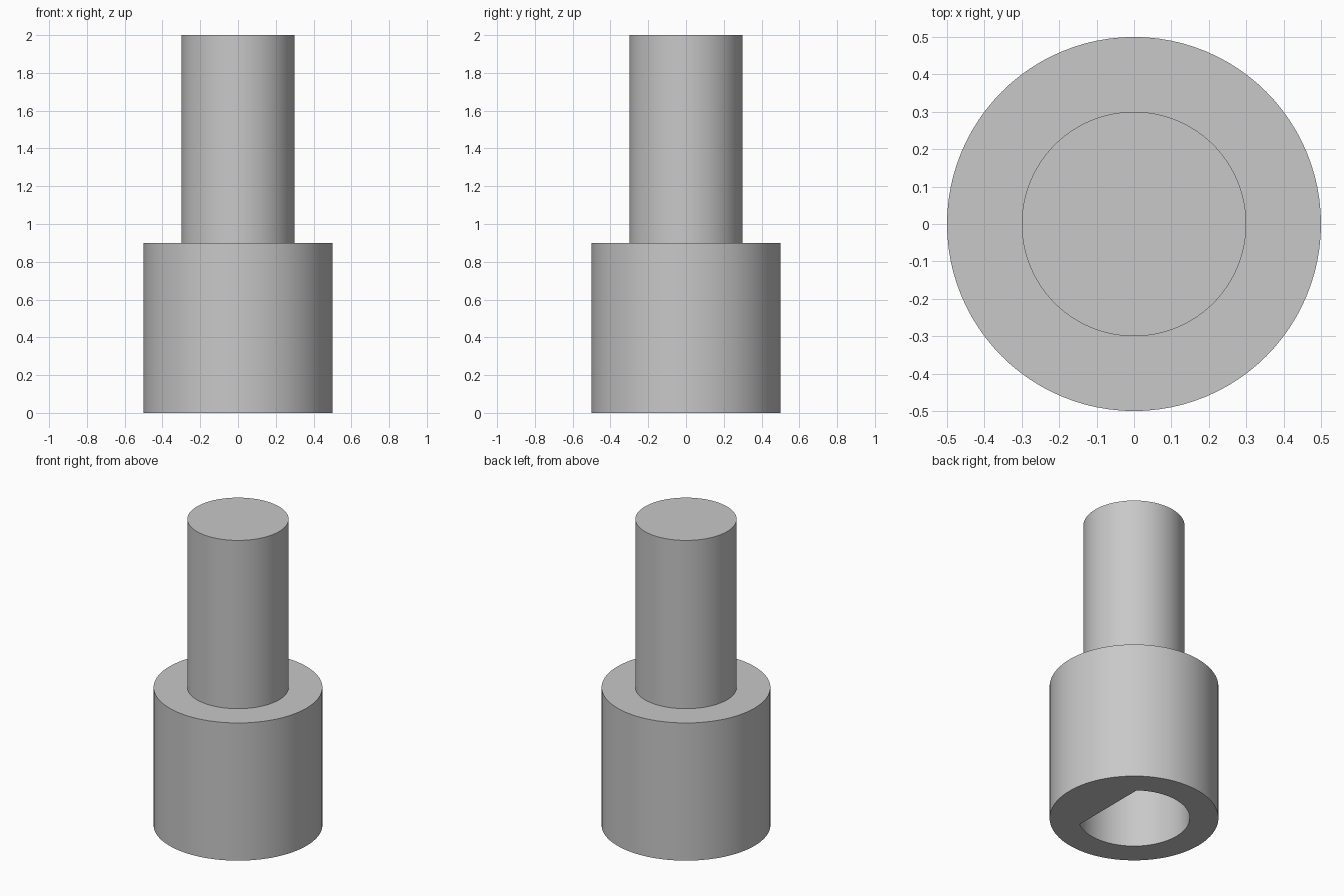
import bpy, bmesh, math

cube = bpy.data.objects.get("Cube")
if cube:
    bpy.data.objects.remove(cube, do_unlink=True)

SEGMENTS = 96
BODY_R, BODY_H = 0.5, 0.9
SHAFT_R, TOTAL_H = 0.3, 2.0
BORE_R, FLAT_X, BORE_DEPTH = 0.33, 0.2, 0.7

grey = bpy.data.materials.new("plain grey")
grey.use_nodes = True
colour = (0.58, 0.58, 0.58, 1)
grey.diffuse_color = colour
grey.node_tree.nodes["Principled BSDF"].inputs["Base Color"].default_value = colour


def arc(radius, start, end, count):
    """Evenly spaced points on an arc, both ends included."""
    step = (end - start) / (count - 1)
    return [(radius * math.cos(start + i * step), radius * math.sin(start + i * step))
            for i in range(count)]


def circle(radius):
    return arc(radius, 0, math.tau * (1 - 1 / SEGMENTS), SEGMENTS)


def make_solid(name, levels):
    """Closed solid skinned through a stack of (outline, height) levels."""
    bm = bmesh.new()
    rings = [[bm.verts.new((x, y, z)) for x, y in outline] for outline, z in levels]
    for low, high in zip(rings, rings[1:]):
        for i in range(len(low)):
            j = (i + 1) % len(low)
            bm.faces.new((low[i], low[j], high[j], high[i]))
    bm.faces.new(rings[0][::-1])
    bm.faces.new(rings[-1])
    mesh = bpy.data.meshes.new(name)
    bm.to_mesh(mesh)
    bm.free()
    mesh.materials.append(grey)
    obj = bpy.data.objects.new(name, mesh)
    bpy.context.collection.objects.link(obj)
    return obj


# Stepped body: wide socket with a narrower solid shaft on top
body = make_solid("stepped_shaft", [
    (circle(BODY_R), 0), (circle(BODY_R), BODY_H),
    (circle(SHAFT_R), BODY_H), (circle(SHAFT_R), TOTAL_H)])

# D-shaped blind bore in the underside, flat on the +x side
half = math.acos(FLAT_X / BORE_R)
d_outline = arc(BORE_R, half, math.tau - half, 72)
cutter = make_solid("bore_cutter", [(d_outline, -0.1), (d_outline, BORE_DEPTH)])
cutter.hide_render = True

cut = body.modifiers.new("bore", 'BOOLEAN')
cut.operation = 'DIFFERENCE'
cut.solver = 'EXACT'
cut.object = cutter

# Bake the cut, drop the helper and shade
bpy.ops.object.select_all(action='DESELECT')
body.select_set(True)
bpy.context.view_layer.objects.active = body
bpy.ops.object.modifier_apply(modifier=cut.name)
bpy.data.objects.remove(cutter, do_unlink=True)
bpy.ops.object.shade_smooth_by_angle(angle=math.radians(30))
